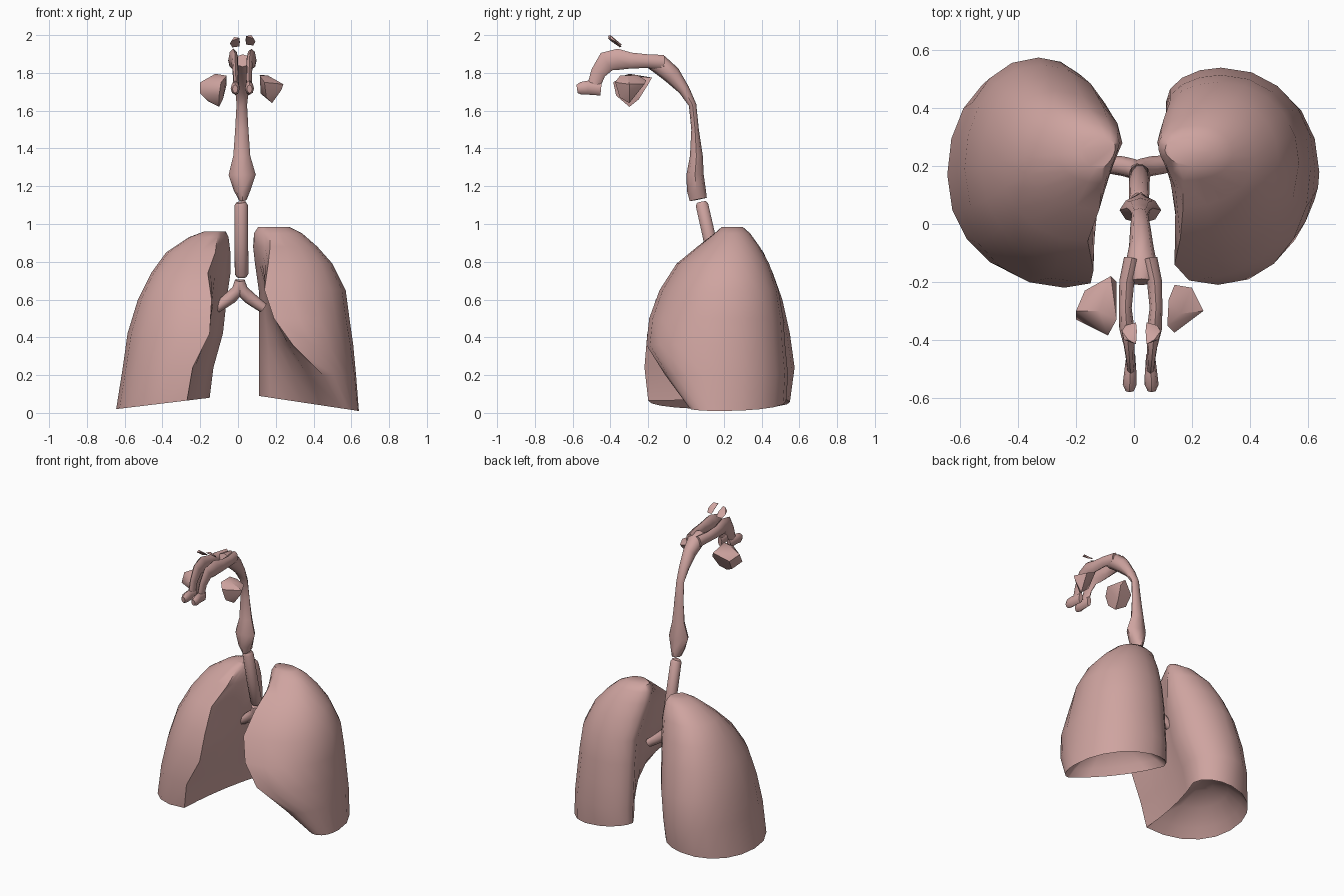
import bpy, bmesh, math
from mathutils import Vector

mat = bpy.data.materials.new("tissue_pink")
mat.diffuse_color = (0.62, 0.37, 0.35, 1)


def finish(name, bm, angle=50):
    bmesh.ops.recalc_face_normals(bm, faces=bm.faces)
    me = bpy.data.meshes.new(name)
    bm.to_mesh(me)
    bm.free()
    me.materials.append(mat)
    ob = bpy.data.objects.new(name, me)
    bpy.context.collection.objects.link(ob)
    bpy.ops.object.select_all(action='DESELECT')
    ob.select_set(True)
    bpy.context.view_layer.objects.active = ob
    bpy.ops.object.shade_smooth_by_angle(angle=math.radians(angle))
    return ob


def loft(bm, rings):
    """Skin equal-length point rings and cap both ends."""
    vs = [[bm.verts.new(p) for p in r] for r in rings]
    n = len(vs[0])
    for a, b in zip(vs, vs[1:]):
        for i in range(n):
            j = (i + 1) % n
            bm.faces.new((a[i], a[j], b[j], b[i]))
    bm.faces.new(vs[0])
    bm.faces.new(vs[-1])


def tube(bm, path, side, n=8):
    """Sweep an ellipse along (x, y, z, half_width, half_depth) stations."""
    pts = [Vector(p[:3]) for p in path]
    side, rings = Vector(side), []
    for i, p in enumerate(path):
        t = (pts[min(i + 1, len(pts) - 1)] - pts[max(i - 1, 0)]).normalized()
        s = (side - t * side.dot(t)).normalized()
        d = t.cross(s)
        rings.append([pts[i] + s * p[3] * math.cos(2 * math.pi * k / n)
                      + d * p[4] * math.sin(2 * math.pi * k / n) for k in range(n)])
    loft(bm, rings)


def lung_ring(z, F, L, B, P, M, sign, lift=0):
    """Section through front edge F, lateral L, back B, rear inner corner P, inner hollow M."""
    pts = []
    for k in range(5):
        t = math.pi / 2 * k / 5
        pts.append((F[0] + (L[0] - F[0]) * math.sin(t) ** 0.95, L[1] + (F[1] - L[1]) * math.cos(t) ** 0.95))
    for k in range(5):
        t = math.pi / 2 * k / 5
        pts.append((B[0] + (L[0] - B[0]) * math.cos(t) ** 0.95, L[1] + (B[1] - L[1]) * math.sin(t) ** 0.95))
    for k in range(4):
        t = math.pi / 2 * k / 4
        pts.append((B[0] + (P[0] - B[0]) * math.sin(t), P[1] + (B[1] - P[1]) * math.cos(t)))
    for k in range(5):
        t = k / 5
        c = [2 * M[i] - (P[i] + F[i]) / 2 for i in (0, 1)]
        pts.append(tuple((1 - t) ** 2 * P[i] + 2 * t * (1 - t) * c[i] + t * t * F[i] for i in (0, 1)))
    return [Vector((sign * x, y, z + lift * (L[0] - x) / (L[0] - P[0]))) for x, y in pts]


def lung(name, levels, sign, lift):
    rings = [lung_ring(*lv, sign, lift if i == len(levels) - 1 else 0) for i, lv in enumerate(levels)]
    base = rings[-1]
    c = sum(base, Vector()) / len(base)
    # hollow underside
    for f, up in ((0.85, 0.05), (0.55, 0.13), (0.2, 0.17)):
        rings.append([c + (p - c) * f + Vector((0, 0, up)) for p in base])
    bm = bmesh.new()
    loft(bm, rings)
    finish(name, bm)


# lungs: (z, front, lateral, back, rear inner corner, inner hollow)
lung("lung_x_positive", [
    (0.985, (.19, .19), (.27, .25), (.2, .30), (.11, .27), (.12, .23)),
    (0.95, (.17, .15), (.34, .24), (.22, .34), (.085, .28), (.10, .22)),
    (0.88, (.17, .06), (.42, .23), (.25, .39), (.08, .28), (.11, .2)),
    (0.79, (.16, -.05), (.50, .22), (.27, .44), (.09, .32), (.12, .18)),
    (0.65, (.14, -.14), (.57, .21), (.29, .49), (.11, .38), (.15, .15)),
    (0.50, (.19, -.195), (.59, .2), (.3, .515), (.11, .4), (.18, .15)),
    (0.36, (.29, -.21), (.61, .19), (.3, .525), (.11, .41), (.22, .15)),
    (0.20, (.45, -.11), (.625, .19), (.3, .54), (.11, .42), (.26, .17)),
    (0.01, (.55, .02), (.64, .18), (.3, .53), (.11, .42), (.29, .19)),
], 1, 0.08)

lung("lung_x_negative", [
    (0.96, (.11, .19), (.18, .24), (.12, .30), (.065, .27), (.075, .23)),
    (0.93, (.11, .14), (.26, .24), (.16, .35), (.05, .28), (.07, .22)),
    (0.85, (.12, .05), (.38, .23), (.23, .41), (.04, .28), (.08, .18)),
    (0.74, (.16, -.06), (.46, .22), (.27, .46), (.04, .28), (.11, .14)),
    (0.60, (.14, -.16), (.53, .2), (.3, .51), (.06, .3), (.12, .09)),
    (0.42, (.15, -.205), (.585, .19), (.32, .55), (.08, .33), (.15, .09)),
    (0.24, (.24, -.22), (.61, .18), (.33, .575), (.13, .38), (.2, .11)),
    (0.02, (.27, -.20), (.645, .17), (.34, .55), (.15, .4), (.23, .12)),
], -1, 0.06)

# windpipe
bm = bmesh.new()
tube(bm, [(.015, .082, 1.115, .026, .026), (.017, .085, 1.10, .035, .035),
          (.018, .13, .9, .036, .036), (.019, .172, .735, .036, .036),
          (.019, .176, .72, .026, .026)], (1, 0, 0), 10)
finish("windpipe", bm)

# forked bronchi
bm = bmesh.new()
for x0, s in ((.0, -1), (.02, 1)):
    tube(bm, [(.01, .18, .70, .03, .026), (.01 + s * .01, .19, .65, .035, .033),
              (x0 + s * .04, .2, .61, .034, .034), (x0 + s * .08, .205, .58, .032, .03),
              (x0 + s * .115, .21, .555, .028, .027)], (0, 1, 0))
finish("bronchi", bm)

# throat rising from the voice box
bm = bmesh.new()
tube(bm, [(.025, .065, 1.13, .022, .046), (.022, .055, 1.18, .045, .05), (.022, .048, 1.26, .072, .046),
          (.02, .055, 1.36, .045, .034), (.02, .048, 1.5, .035, .02), (.02, .035, 1.63, .028, .02),
          (.022, -.01, 1.71, .035, .03), (.025, -.075, 1.79, .042, .048),
          (.025, -.14, 1.845, .055, .052), (.025, -.2, 1.865, .04, .035)], (1, 0, 0))
finish("throat", bm)

# paired nasal passages
bm = bmesh.new()
for s in (-1, 1):
    tube(bm, [(.023 + s * x, y, z, w, h) for x, y, z, w, h in (
        (.03, -.12, 1.855, .028, .04), (.048, -.2, 1.862, .026, .036), (.053, -.29, 1.865, .022, .042),
        (.048, -.36, 1.872, .026, .056), (.04, -.42, 1.86, .018, .055), (.036, -.465, 1.80, .015, .04),
        (.034, -.485, 1.74, .016, .035))], (1, 0, 0))
    tube(bm, [(.023 + s * x, y, z, w, h) for x, y, z, w, h in (
        (.034, -.45, 1.715, .015, .035), (.036, -.52, 1.722, .022, .037),
        (.038, -.555, 1.718, .024, .034), (.038, -.577, 1.715, .014, .022))], (1, 0, 0))
finish("nasal_passages", bm)


# sinus pockets as convex lumps
def lump(name, pts):
    bm = bmesh.new()
    for p in pts:
        bm.verts.new(p)
    bmesh.ops.convex_hull(bm, input=bm.verts)
    finish(name, bm, 45)


lump("cheek_sinus_x_negative", [
    (-.2, -.3, 1.75), (-.2, -.33, 1.69), (-.17, -.23, 1.72), (-.12, -.3, 1.795), (-.08, -.18, 1.775),
    (-.06, -.2, 1.74), (-.06, -.33, 1.785), (-.09, -.385, 1.75), (-.1, -.37, 1.68), (-.1, -.3, 1.62),
    (-.16, -.27, 1.65), (-.08, -.25, 1.66)])
lump("cheek_sinus_x_positive", [
    (.14, -.21, 1.76), (.2, -.22, 1.74), (.24, -.3, 1.74), (.23, -.3, 1.71), (.14, -.375, 1.75),
    (.115, -.35, 1.785), (.12, -.26, 1.79), (.16, -.31, 1.785), (.18, -.3, 1.64), (.12, -.3, 1.69),
    (.15, -.35, 1.67)])
for nm, cx, z0, s in (("negative", -.015, 1.935, 1), ("positive", .065, 1.945, -1)):
    lump("brow_sinus_x_" + nm, [(cx + s * x, y, z0 + z) for x, y, z in (
        (-.027, -.37, .02), (-.015, -.35, .0), (.022, -.34, .005), (.022, -.415, .05),
        (-.005, -.4, .055), (.025, -.37, .03), (-.02, -.4, .035))])
